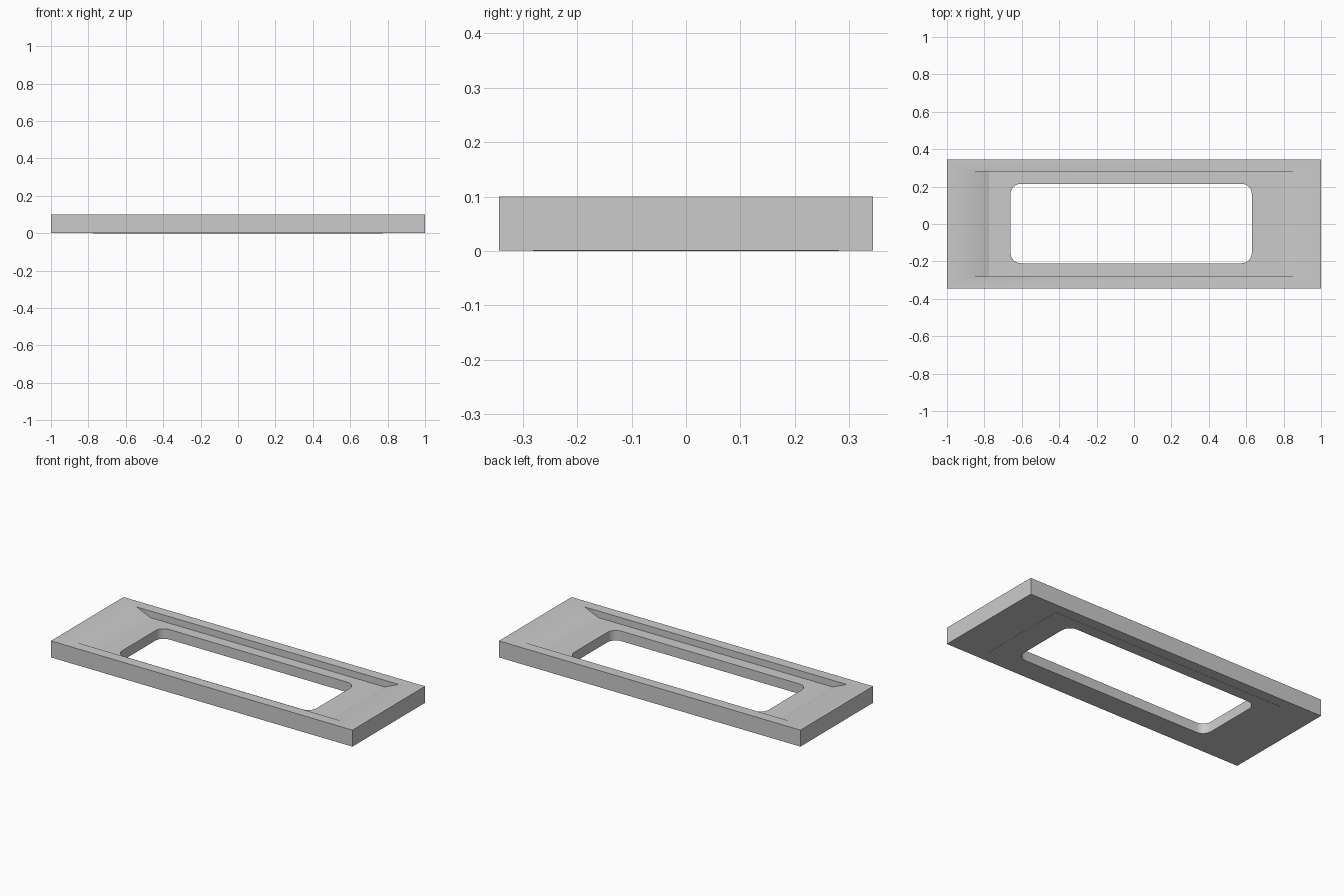
import bpy, bmesh, math
from mathutils import Vector

if "Cube" in bpy.data.objects:
    bpy.data.objects.remove(bpy.data.objects["Cube"])

grey = bpy.data.materials.new("plain grey")
grey.diffuse_color = (0.6, 0.6, 0.6, 1)
grey.use_nodes = True
grey.node_tree.nodes["Principled BSDF"].inputs["Base Color"].default_value = grey.diffuse_color


def prism(name, points, direction):
    """Extrude a flat outline of 3D points along a direction."""
    bm = bmesh.new()
    face = bm.faces.new([bm.verts.new(p) for p in points])
    new = bmesh.ops.extrude_face_region(bm, geom=[face])["geom"]
    bmesh.ops.translate(bm, vec=Vector(direction),
                        verts=[v for v in new if isinstance(v, bmesh.types.BMVert)])
    bmesh.ops.recalc_face_normals(bm, faces=bm.faces)
    mesh = bpy.data.meshes.new(name)
    bm.to_mesh(mesh)
    bm.free()
    obj = bpy.data.objects.new(name, mesh)
    mesh.materials.append(grey)
    bpy.context.collection.objects.link(obj)
    return obj


def rectangle(x0, x1, y0, y1, z, r=0.0, n=6):
    """Rectangle outline at height z, with optional rounded corners."""
    pts = []
    for i, (cx, cy) in enumerate([(x1 - r, y1 - r), (x0 + r, y1 - r),
                                  (x0 + r, y0 + r), (x1 - r, y0 + r)]):
        for k in range(n + 1 if r else 1):
            a = math.radians(90 * (i + k / n))
            pts.append((cx + r * math.cos(a), cy + r * math.sin(a), z))
    return pts


def cut(obj, cutter):
    cutter.hide_render = True
    mod = obj.modifiers.new("cut", 'BOOLEAN')
    mod.object = cutter
    mod.solver = 'EXACT'
    bpy.ops.object.select_all(action='DESELECT')
    bpy.context.view_layer.objects.active = obj
    obj.select_set(True)
    bpy.ops.object.modifier_apply(modifier=mod.name)
    bpy.data.objects.remove(cutter)
    bpy.ops.object.shade_smooth_by_angle(angle=math.radians(30))


# Outer frame with an opening whose short ends ramp down to the floor
frame = prism("outer_frame", rectangle(-1, 1, -0.344, 0.344, 0.001), (0, 0, 0.099))
half = [(0.775, -0.1), (0.775, 0.06), (0.87, 0.1), (0.87, 0.2)]
profile = half + [(-x, z) for x, z in reversed(half)]
cut(frame, prism("pocket_cutter", [(x, -0.281, z) for x, z in profile], (0, 0.562, 0)))

# Recessed floor plate with a rounded window
floor = prism("floor_plate", rectangle(-0.775, 0.775, -0.281, 0.281, 0), (0, 0, 0.06))
cut(floor, prism("window_cutter", rectangle(-0.66, 0.63, -0.21, 0.215, -0.1, 0.055), (0, 0, 0.4)))
